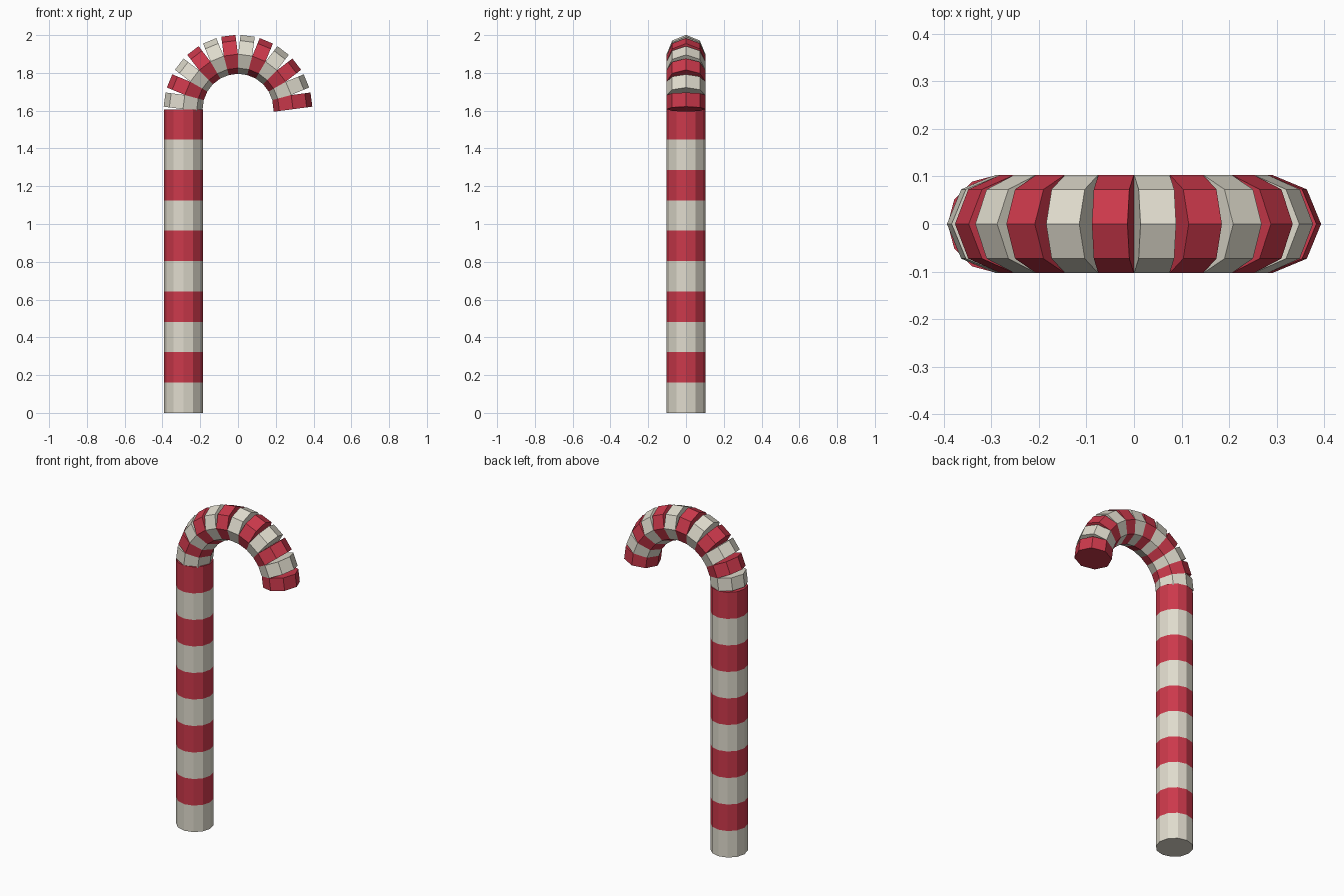
import bpy, bmesh, math
from mathutils import Matrix, Vector

cube = bpy.data.objects.get("Cube")
if cube:
    bpy.data.objects.remove(cube, do_unlink=True)


def make_material(name, rgb):
    mat = bpy.data.materials.new(name)
    mat.use_nodes = True
    color = (*rgb, 1.0)
    mat.diffuse_color = color
    mat.node_tree.nodes["Principled BSDF"].inputs["Base Color"].default_value = color
    return mat


MATERIALS = [make_material("cream_white", (0.74, 0.71, 0.61)),
             make_material("candy_red", (0.60, 0.04, 0.07))]

RADIUS = 0.103        # thickness of the cane
BEND = 0.289          # radius of the hook's centre line
SHAFT_TOP = 1.6075
SHAFT_BANDS = 10
HOOK_BANDS = 12


def add_object(name, bm, matrix):
    mesh = bpy.data.meshes.new(name)
    bm.to_mesh(mesh)
    bm.free()
    for mat in MATERIALS:
        mesh.materials.append(mat)
    obj = bpy.data.objects.new(name, mesh)
    obj.matrix_world = matrix
    bpy.context.collection.objects.link(obj)
    return obj


def add_cylinder(bm, sides, depth):
    bmesh.ops.create_cone(bm, cap_ends=True, segments=sides,
                          radius1=RADIUS, radius2=RADIUS, depth=depth)


# Straight shaft, cut into equal bands that alternate in colour
bm = bmesh.new()
add_cylinder(bm, 12, SHAFT_TOP)
band = SHAFT_TOP / SHAFT_BANDS
for i in range(1, SHAFT_BANDS):
    bmesh.ops.bisect_plane(bm, geom=bm.verts[:] + bm.edges[:] + bm.faces[:],
                           plane_co=(0, 0, i * band - SHAFT_TOP / 2),
                           plane_no=(0, 0, 1))
for face in bm.faces:
    height = face.calc_center_median().z + SHAFT_TOP / 2
    face.material_index = min(int(height / band), SHAFT_BANDS - 1) % 2
add_object("shaft", bm, Matrix.Translation((-BEND, 0, SHAFT_TOP / 2)))

# Hook of short eight-sided drums, fanned over a half circle
step = math.pi / HOOK_BANDS
drum_length = 2 * BEND * math.sin(step / 2)
for i in range(HOOK_BANDS):
    bm = bmesh.new()
    add_cylinder(bm, 8, drum_length)
    for face in bm.faces:
        face.material_index = i % 2
    angle = (i + 0.5) * step
    place = (Matrix.Translation(Vector((0, 0, SHAFT_TOP)))
             @ Matrix.Rotation(angle, 4, 'Y')
             @ Matrix.Translation(Vector((-BEND, 0, 0))))
    add_object(f"hook_band_{i + 1}", bm, place)
